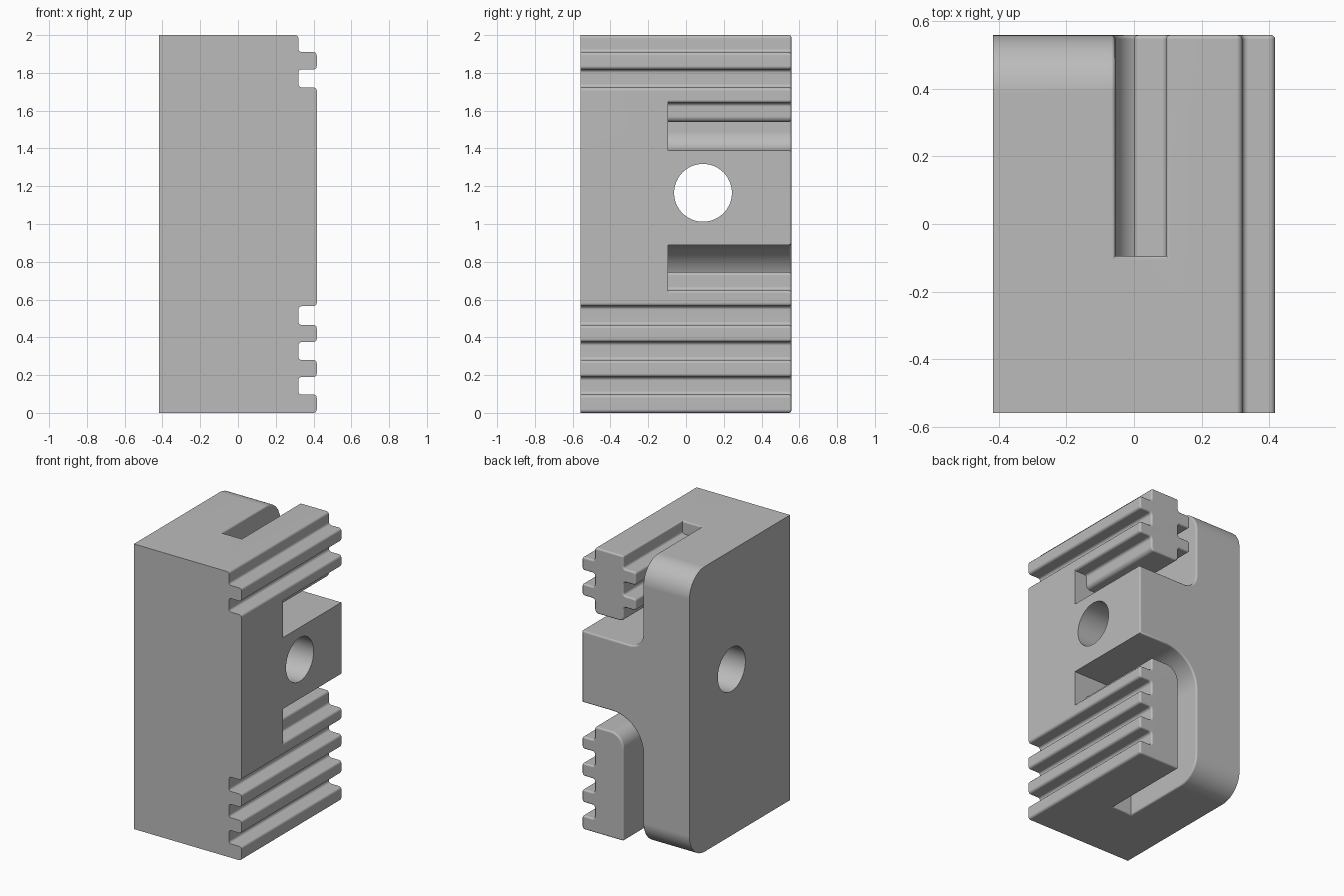
import bpy, bmesh, math
from mathutils import Vector

W, D, H = 0.417, 0.558, 2.0        # half width, half depth, height
ROOT, SLAB, JAW = 0.32, -0.055, 0.095
SLOT_END = -0.095
R = 0.018                          # small fillet radius

cube = bpy.data.objects.get("Cube")
if cube:
    bpy.data.objects.remove(cube, do_unlink=True)

grey = bpy.data.materials.new("plain grey")
grey.use_nodes = True
colour = (0.5, 0.5, 0.5, 1)
grey.diffuse_color = colour
grey.node_tree.nodes["Principled BSDF"].inputs["Base Color"].default_value = colour


def rounded(points):
    """Polygon with each corner (a, b, radius) replaced by an arc."""
    out = []
    for i, (a, b, r) in enumerate(points):
        p = Vector((a, b))
        if r == 0:
            out.append(p)
            continue
        u = (Vector(points[i - 1][:2]) - p).normalized()
        v = (Vector(points[(i + 1) % len(points)][:2]) - p).normalized()
        steps = 5 if r < 0.05 else 12
        for k in range(steps + 1):
            t = math.pi / 2 * k / steps
            out.append(p + u * r * (1 - math.sin(t)) + v * r * (1 - math.cos(t)))
    return out


def extrude(name, outline, axis, start, end):
    """Prism along y (outline is x, z) or along x (outline is y, z)."""
    bm = bmesh.new()
    if axis == "y":
        verts = [bm.verts.new((p[0], start, p[1])) for p in outline]
        move = (0, end - start, 0)
    else:
        verts = [bm.verts.new((start, p[0], p[1])) for p in outline]
        move = (end - start, 0, 0)
    face = bm.faces.new(verts)
    new = bmesh.ops.extrude_face_region(bm, geom=[face])["geom"]
    bmesh.ops.translate(bm, vec=move, verts=[g for g in new if isinstance(g, bmesh.types.BMVert)])
    bmesh.ops.recalc_face_normals(bm, faces=bm.faces)
    mesh = bpy.data.meshes.new(name)
    bm.to_mesh(mesh)
    bm.free()
    mesh.materials.append(grey)
    obj = bpy.data.objects.new(name, mesh)
    bpy.context.collection.objects.link(obj)
    return obj


# Body with ribbed right side
side = [(-W, 0, 0), (W, 0, R)]
for low, high in ((0.097, 0.19), (0.28, 0.375), (0.465, 0.565), (1.723, 1.818)):
    side += [(W, low, R), (ROOT, low, R), (ROOT, high, R), (W, high, R)]
side += [(W, 1.91, R), (ROOT, 1.91, R), (ROOT, H, R), (-W, H, 0)]
body = extrude("ribbed_body", rounded(side), "y", -D, D)

# Slot around the upper jaw, which is ribbed on both sides
out = W + 0.0005
upper = [(SLAB, 2.1, 0), (SLAB, 1.39, 0.1), (0.6, 1.39, 0), (0.6, 1.68, 0), (out, 1.68, 0),
         (out, 1.64, R), (ROOT, 1.64, R), (ROOT, 1.54, 0.03), (JAW, 1.54, 0.03)]
for low, high in ((1.64, 1.723), (1.818, 1.91)):
    upper += [(JAW, low, R), (0, low, R), (0, high, R), (JAW, high, R)]
upper.append((JAW, 2.1, 0))

# Slot around the lower jaw, which is smooth on its inner side
lower = [(SLAB, -0.1, 0), (SLAB, 0.89, 0.24), (0.6, 0.89, 0), (0.6, 0.62, 0), (out, 0.62, 0),
         (out, 0.65, R), (ROOT, 0.65, R), (ROOT, 0.745, R), (JAW, 0.745, 0.1), (JAW, -0.1, 0)]

cutters = [extrude("upper_slot_cutter", rounded(upper), "y", SLOT_END, 0.8),
           extrude("lower_slot_cutter", rounded(lower), "y", SLOT_END, 0.8)]

# Cutters for the rounded back corners of the slab
CR = 0.17
for name, edge, sign in (("top_corner_cutter", H, 1), ("bottom_corner_cutter", 0, -1)):
    arc = [(D - CR + CR * math.sin(t), edge - sign * CR * (1 - math.cos(t)))
           for t in (math.pi / 2 * k / 16 for k in range(17))]
    outline = arc + [(0.8, edge - sign * CR), (0.8, edge + sign * 0.2), (D - CR, edge + sign * 0.2)]
    cutters.append(extrude(name, outline, "x", -0.6, -0.025))

# Cross hole
circle = [(0.09 + 0.153 * math.cos(t), 1.165 + 0.153 * math.sin(t))
          for t in (math.tau * k / 64 for k in range(64))]
cutters.append(extrude("hole_cutter", circle, "x", -0.6, 0.6))

for cutter in cutters:
    mod = body.modifiers.new(cutter.name, "BOOLEAN")
    mod.operation = "DIFFERENCE"
    mod.solver = "EXACT"
    mod.object = cutter
    cutter.hide_render = True

# Apply the cuts and remove the cutters
graph = bpy.context.evaluated_depsgraph_get()
mesh = bpy.data.meshes.new_from_object(body.evaluated_get(graph))
body.modifiers.clear()
body.data = mesh
for cutter in cutters:
    bpy.data.objects.remove(cutter, do_unlink=True)

# Soften the back outline and the slot mouths
bm = bmesh.new()
bm.from_mesh(mesh)
bmesh.ops.remove_doubles(bm, verts=bm.verts, dist=0.0002)
bm.normal_update()


def soft(edge):
    if len(edge.link_faces) != 2 or edge.calc_face_angle(0) < 1:
        return False
    mid = (edge.verts[0].co + edge.verts[1].co) / 2
    if mid.x < -W + 0.01:
        return False
    back = any(f.normal.y > 0.02 and f.calc_center_median().y > D - CR for f in edge.link_faces)
    mouth = (any(abs(f.normal.z) > 0.99 for f in edge.link_faces)
             and min(mid.z, H - mid.z) < 0.001
             and -0.1 < mid.x < 0.12 and mid.y > SLOT_END - 0.01)
    return back or mouth


bmesh.ops.bevel(bm, geom=[e for e in bm.edges if soft(e)], offset=0.012, offset_type="OFFSET",
                segments=3, profile=0.5, affect="EDGES", clamp_overlap=False)
bm.to_mesh(mesh)
bm.free()

bpy.ops.object.select_all(action="DESELECT")
body.select_set(True)
bpy.context.view_layer.objects.active = body
bpy.ops.object.shade_smooth_by_angle(angle=math.radians(35))
weighted = body.modifiers.new("even shading", "WEIGHTED_NORMAL")
weighted.keep_sharp = True
